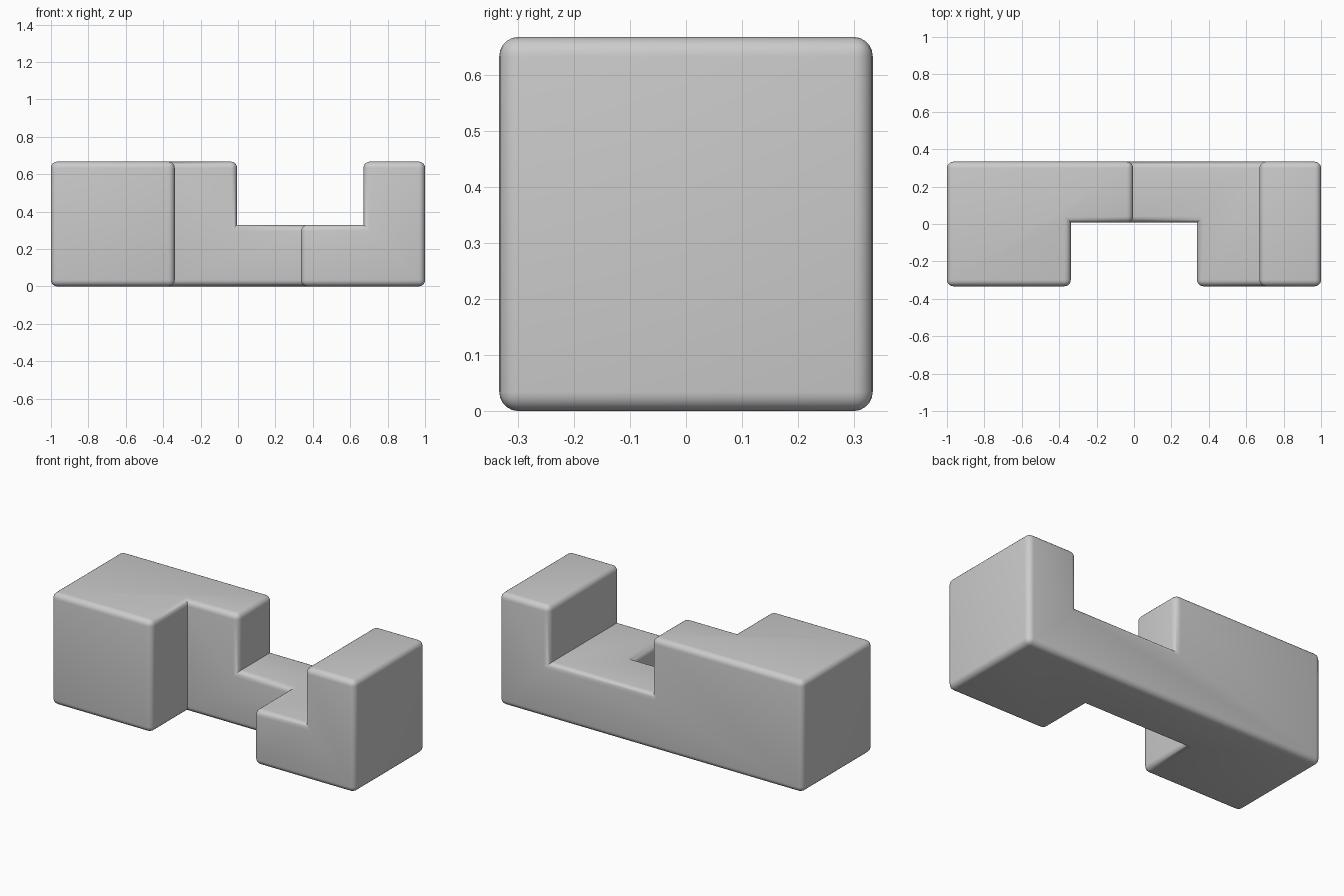
import bpy, bmesh
from itertools import product
from mathutils import Vector

cube = bpy.data.objects.get("Cube")
if cube:
    bpy.data.objects.remove(cube, do_unlink=True)

mat = bpy.data.materials.new("light_grey")
mat.use_nodes = True
grey = (0.6, 0.6, 0.6, 1)
mat.diffuse_color = grey
mat.node_tree.nodes["Principled BSDF"].inputs["Base Color"].default_value = grey

# Cutting planes of the notched bar
planes = ([-1, -0.338, -0.005, 0.337, 0.671, 1],
          [-0.333, 0.007, 0.333],
          [0, 0.329, 0.667])


def solid(cell):
    i, j, k = cell
    if not all(0 <= c < len(p) - 1 for c, p in zip(cell, planes)):
        return False
    front_notch = j == 0 and i in (1, 2)
    top_notch = k == 1 and i in (2, 3)
    return not (front_notch or top_notch)


# Skin every boundary between a solid and an empty cell
bm = bmesh.new()
cells = product(*(range(len(p) - 1) for p in planes))
for cell in filter(solid, cells):
    for axis, side in product(range(3), (0, 1)):
        near = list(cell)
        near[axis] += 2 * side - 1
        if solid(near):
            continue
        u, v = (axis + 1) % 3, (axis + 2) % 3
        ring = []
        for du, dv in ((0, 0), (1, 0), (1, 1), (0, 1)):
            corner = list(cell)
            corner[axis] += side
            corner[u] += du
            corner[v] += dv
            ring.append(bm.verts.new(Vector(p[c] for p, c in zip(planes, corner))))
        bm.faces.new(ring if side else ring[::-1])
bmesh.ops.remove_doubles(bm, verts=bm.verts[:], dist=0.0001)
bmesh.ops.dissolve_limit(bm, angle_limit=0.01, verts=bm.verts[:], edges=bm.edges[:])
bm.normal_update()

# Round the outer edges, leave the inner corners crisp
outer = [e for e in bm.edges if e.calc_face_angle_signed(0) > 0.5]
bmesh.ops.bevel(bm, geom=outer, offset=0.034, offset_type='OFFSET', segments=5,
                profile=0.5, affect='EDGES', clamp_overlap=True)

mesh = bpy.data.meshes.new("notched_bar")
bm.to_mesh(mesh)
bm.free()
mesh.materials.append(mat)
bar = bpy.data.objects.new("notched_bar", mesh)
bpy.context.collection.objects.link(bar)
bpy.context.view_layer.objects.active = bar
bar.select_set(True)
bpy.ops.object.shade_smooth_by_angle(angle=0.7)
